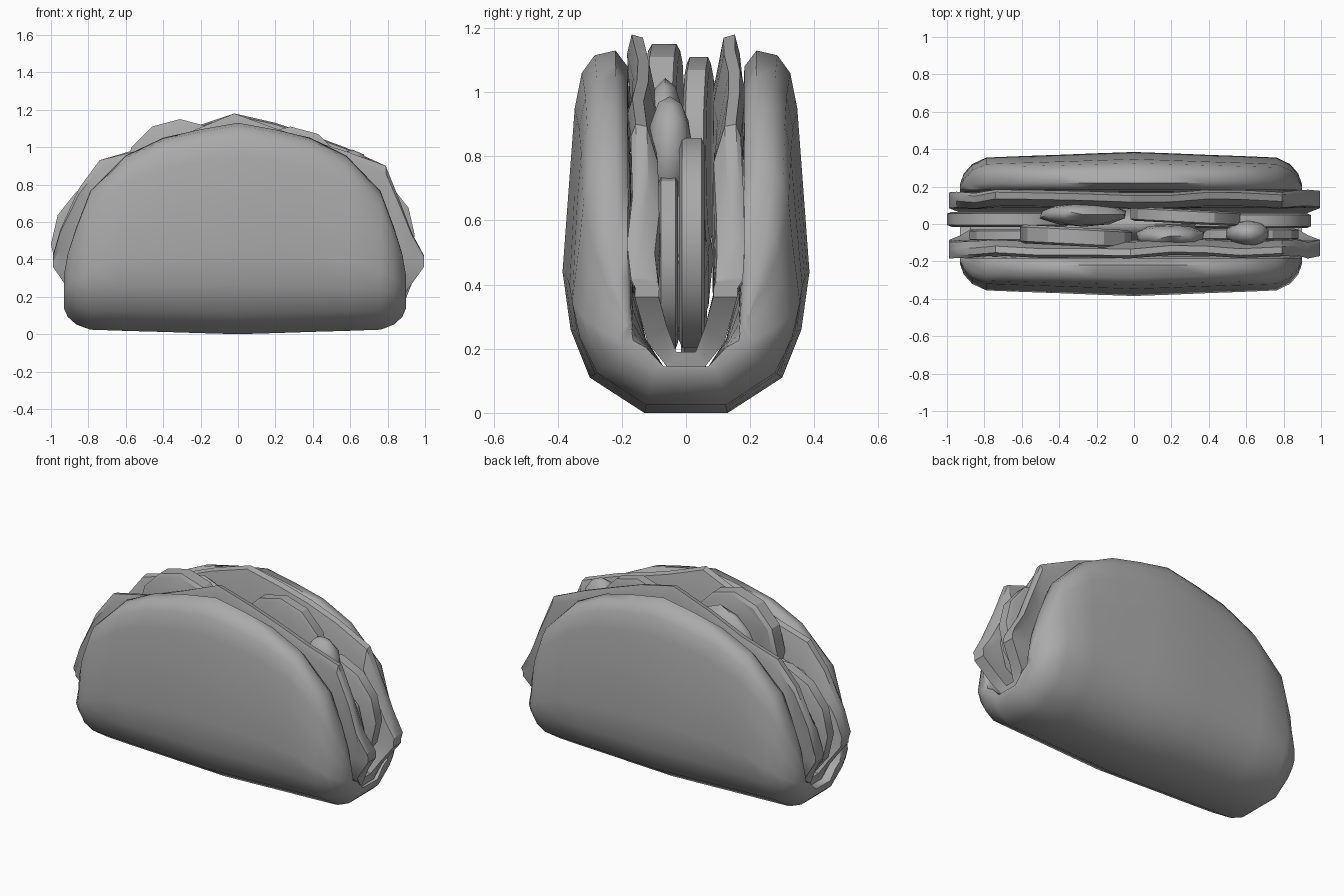
import bpy, bmesh, math, random

if "Cube" in bpy.data.objects:
    bpy.data.objects.remove(bpy.data.objects["Cube"])

random.seed(4)
grey = bpy.data.materials.new("dark_grey")
grey.diffuse_color = (.4, .4, .4, 1)
grey.use_nodes = True
grey.node_tree.nodes["Principled BSDF"].inputs["Base Color"].default_value = grey.diffuse_color


def finish(name, bm, angle=35):
    bmesh.ops.recalc_face_normals(bm, faces=bm.faces)
    me = bpy.data.meshes.new(name)
    bm.to_mesh(me)
    bm.free()
    me.materials.append(grey)
    ob = bpy.data.objects.new(name, me)
    bpy.context.collection.objects.link(ob)
    bpy.ops.object.select_all(action='DESELECT')
    ob.select_set(True)
    bpy.context.view_layer.objects.active = ob
    bpy.ops.object.shade_smooth_by_angle(angle=math.radians(angle))
    return ob


def loft(name, sections, angle=35):
    """Skin a list of closed U loops and cap both ends with strips of quads."""
    bm = bmesh.new()
    rings = [[bm.verts.new(p) for p in s] for s in sections]
    n = len(rings[0])
    h = n // 2
    for a, b in zip(rings, rings[1:]):
        for i in range(n):
            j = (i + 1) % n
            bm.faces.new((a[i], a[j], b[j], b[i]))
    for r in (rings[0], rings[-1]):
        for side in (r[:h], r[h:][::-1]):
            for i in range(h // 2 - 1):
                bm.faces.new((side[i], side[i + 1], side[h - 2 - i], side[h - 1 - i]))
        bm.faces.new((r[0], r[h - 1], r[h], r[n - 1]))
    return finish(name, bm, angle)


# Folded shell: half of the U section as (y, z, inward y weight, raise weight)
shell_half = [(.13, 0, .2, .8), (.30, .11, .75, .5), (.36, .26, .95, 0),
              (.385, .44, 1, 0), (.362, .75, 1, 0), (.347, .95, .9, 0),
              (.325, 1.06, .75, 0), (.285, 1.115, .5, 0), (.22, 1.13, .1, 0),
              (.182, 1.08, 0, 0), (.172, .75, 0, 0), (.165, .40, 0, 0),
              (.125, .23, 0, 0), (.07, .145, 0, 0)]
# Stations as (x, rim height, rounding)
half_stations = [(0, 1.13, 0), (.20, 1.095, .007), (.40, 1.05, .015), (.60, .955, .022),
                 (.79, .765, .03), (.865, .57, .065), (.91, .43, .115), (.93, .32, .17)]
stations = [(-x, h, d) for x, h, d in reversed(half_stations)]
stations += [(x * .965, h, d) for x, h, d in half_stations[1:]]
sections = []
for x, h, d in stations:
    right = []
    for y, z, wy, wz in shell_half:
        if z > .2:                   # walls shrink towards the ends
            z = .2 + (z - .2) / .93 * (h - .2)
        right.append((x, y - d * wy, z + d * wz))
    left = [(a, -b, c) for a, b, c in reversed(right)]
    sections.append(right + left)
loft("tortilla_shell", sections, 60)

# Ragged lettuce leaf, folded inside the shell
leaf_half = [(.06, .145), (.12, .22), (.16, .37), (.16, .75), (.175, 1.12), (.16, 1.18),
             (.125, 1.17), (.09, 1.0), (.085, .75), (.085, .37), (.06, .27), (.03, .19)]
# Stations as (x, height of the back edge, drop of the front edge)
leaf_stations = [(-.99, .42, 0), (-.95, .58, .02), (-.85, .78, 0), (-.74, .93, 0),
                 (-.50, 1.00, .01), (-.26, 1.10, .02), (-.02, 1.18, 0),
                 (.20, 1.13, .03), (.38, 1.07, .03), (.57, 1.00, .02), (.79, .90, 0),
                 (.87, .70, 0), (.93, .54, 0), (.995, .42, 0)]
sections = []
for x, h, drop in leaf_stations:
    halves = []
    for side, top in ((1, h), (-1, h - drop)):
        wave = random.uniform(-.012, .012)
        pts = []
        for y, z in leaf_half:
            f = max(0, (z - .36) / .82)
            # the fold is set back so only the side tips poke out
            back = max(0, abs(x) - .85) * min(1, max(0, (.36 - z) / .16)) * .8
            if z > .36:
                z = .36 + f * (top - .36)
            pts.append((x - math.copysign(back, x), side * y + wave * f, z))
        halves.append(pts)
    sections.append(halves[0] + halves[1][::-1])
loft("lettuce_leaf", sections, 30)


def slice_disc(name, x, y, z, r, thick, sides=12, turn=0):
    """Round flat slice standing upright, with a bevelled rim."""
    bm = bmesh.new()
    rings = []
    for t, s in ((-.5, .93), (-.38, 1), (.38, 1), (.5, .93)):
        rings.append([bm.verts.new((x + r * s * math.cos(a), y + t * thick + turn * math.cos(a),
                                    z + r * s * math.sin(a)))
                      for a in [2 * math.pi * i / sides for i in range(sides)]])
    for p, q in zip(rings, rings[1:]):
        for i in range(sides):
            j = (i + 1) % sides
            bm.faces.new((p[i], p[j], q[j], q[i]))
    bm.faces.new(rings[0])
    bm.faces.new(rings[-1])
    return finish(name, bm, 30)


def chunk(name, loc, size):
    """Lumpy rounded piece of filling."""
    bm = bmesh.new()
    bmesh.ops.create_icosphere(bm, subdivisions=2, radius=1)
    for v in bm.verts:
        k = random.uniform(.95, 1.03)
        v.co = [c + p * s * k for c, p, s in zip(loc, v.co, size)]
    return finish(name, bm, 50)


# Tomato slices at the two ends and along the top
slice_disc("tomato_slice_right", .61, .018, .53, .335, .08, 14)
slice_disc("tomato_slice_left", -.64, .025, .48, .36, .08, 14)
slice_disc("tomato_slice_top_left", -.31, -.068, .85, .30, .10, 12, -.015)
slice_disc("tomato_slice_top_right", .28, .04, .81, .30, .075, 12, -.015)
slice_disc("tomato_slice_inner_left", -.60, -.06, .52, .28, .06, 12)
slice_disc("tomato_slice_inner_right", .60, -.055, .48, .28, .06, 12)

# Meat pieces tucked between the slices
chunk("meat_top_left", (-.27, .05, .86), (.24, .065, .23))
chunk("meat_top_middle", (.19, -.065, .84), (.19, .065, .21))
chunk("meat_top_right", (.61, -.05, .82), (.12, .07, .17))
chunk("meat_core", (0, 0, .48), (.62, .085, .27))
